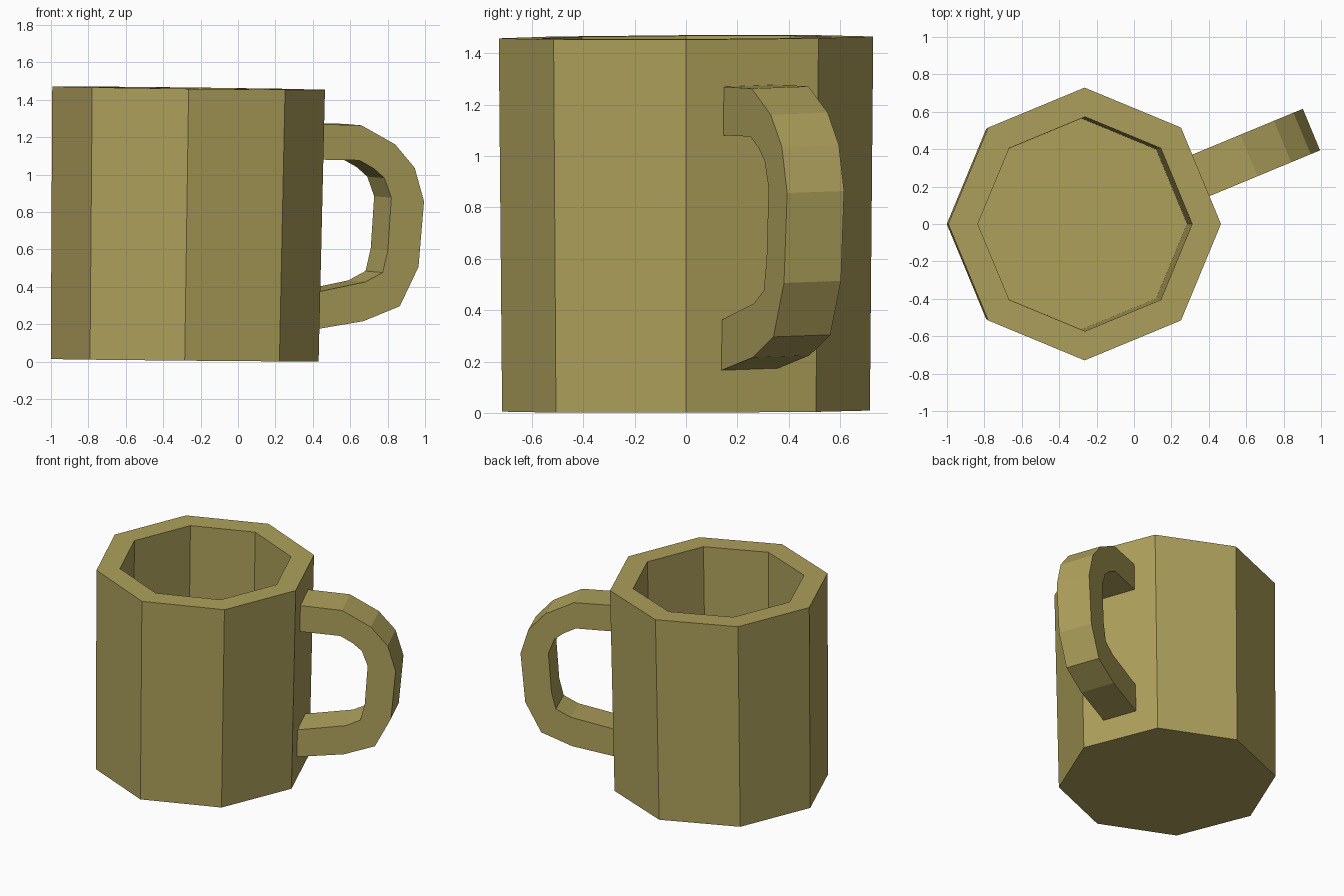
import bpy, bmesh
from math import cos, sin, pi

if "Cube" in bpy.data.objects:
    bpy.data.objects.remove(bpy.data.objects["Cube"])

clay = bpy.data.materials.new("olive_clay")
clay.diffuse_color = (0.42, 0.35, 0.105, 1)
clay.use_nodes = True
clay.node_tree.nodes["Principled BSDF"].inputs["Base Color"].default_value = clay.diffuse_color


def finish(bm, name):
    bmesh.ops.recalc_face_normals(bm, faces=bm.faces)
    mesh = bpy.data.meshes.new(name)
    bm.to_mesh(mesh)
    bm.free()
    mesh.materials.append(clay)
    obj = bpy.data.objects.new(name, mesh)
    bpy.context.collection.objects.link(obj)
    return obj


def loft(name, rings):
    """Skin a list of closed rings and cap both ends."""
    bm = bmesh.new()
    loops = [[bm.verts.new(p) for p in ring] for ring in rings]
    n = len(loops[0])
    for a, b in zip(loops, loops[1:]):
        for i in range(n):
            j = (i + 1) % n
            bm.faces.new((a[i], a[j], b[j], b[i]))
    bm.faces.new(loops[0])
    bm.faces.new(loops[-1])
    return finish(bm, name)


def octagon(cx, r, z, slope_x, slope_y):
    """Eight-sided ring, slightly tilted."""
    ring = []
    for i in range(8):
        x, y = r * cos(i * pi / 4), r * sin(i * pi / 4)
        ring.append((cx + x, y, z + slope_x * x + slope_y * y))
    return ring


# Cup: outer wall, rim, inner wall and floor in one closed skin
loft("cup_body", [
    octagon(-0.285, 0.716, 0.007, -0.009, 0.003),
    octagon(-0.264, 0.729, 1.462, -0.012, 0.005),
    octagon(-0.262, 0.573, 1.462, -0.012, 0.005),
    octagon(-0.280, 0.564, 0.170, -0.009, 0.003),
])

# Handle: (outer, inner) profile pairs as (distance from cup axis, height)
profile = [
    ((0.620, 1.275), (0.620, 1.085)),
    ((0.957, 1.267), (0.945, 1.080)),
    ((1.152, 1.165), (1.030, 1.035)),
    ((1.265, 1.040), (1.090, 0.985)),
    ((1.319, 0.860), (1.130, 0.880)),
    ((1.287, 0.510), (1.110, 0.600)),
    ((1.179, 0.300), (1.080, 0.480)),
    ((0.968, 0.220), (0.980, 0.430)),
    ((0.620, 0.165), (0.620, 0.360)),
]
angle, half_width = pi / 8, 0.12


def handle_point(point, side):
    r, z = point
    w = side * half_width
    return (-0.27 + r * cos(angle) - w * sin(angle),
            r * sin(angle) + w * cos(angle), z + 0.004 * side)


loft("handle", [
    [handle_point(o, -1), handle_point(o, 1), handle_point(i, 1), handle_point(i, -1)]
    for o, i in profile
])
